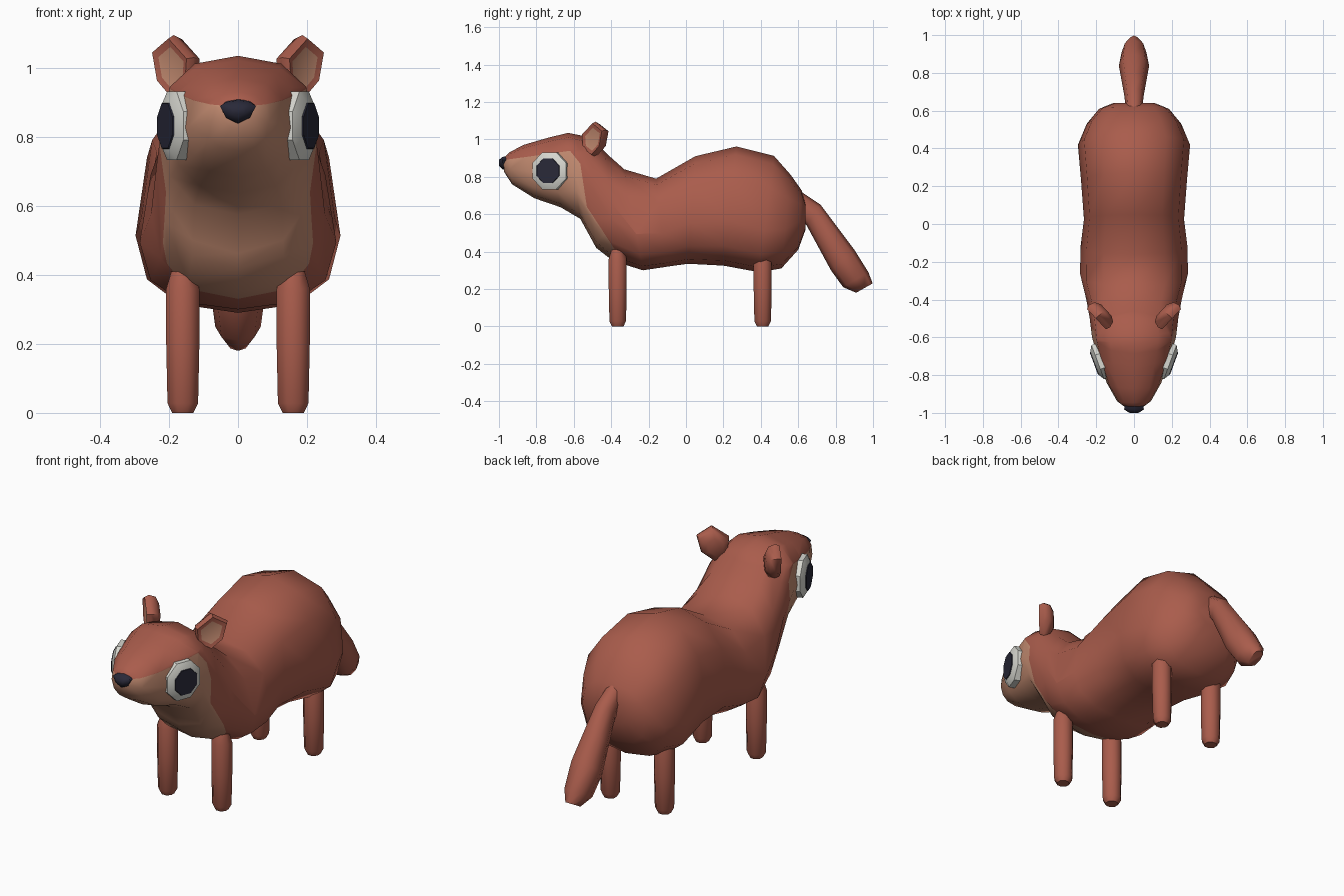
import bpy, bmesh, math
from mathutils import Vector

if "Cube" in bpy.data.objects:
    bpy.data.objects.remove(bpy.data.objects["Cube"])


def material(name, rgb):
    m = bpy.data.materials.new(name)
    m.diffuse_color = (*rgb, 1)
    m.use_nodes = True
    m.node_tree.nodes["Principled BSDF"].inputs["Base Color"].default_value = m.diffuse_color
    return m


FUR = material("russet fur", (0.40, 0.108, 0.072))
CREAM = material("cream fur", (0.55, 0.26, 0.165))
WHITE = material("eye white", (0.68, 0.68, 0.63))
DARK = material("dark navy", (0.022, 0.022, 0.04))


def finish(bm, name, mats, angle=60):
    bmesh.ops.recalc_face_normals(bm, faces=bm.faces[:])
    me = bpy.data.meshes.new(name)
    bm.to_mesh(me)
    bm.free()
    for m in mats:
        me.materials.append(m)
    ob = bpy.data.objects.new(name, me)
    bpy.context.collection.objects.link(ob)
    bpy.ops.object.select_all(action='DESELECT')
    ob.select_set(True)
    bpy.context.view_layer.objects.active = ob
    bpy.ops.object.shade_smooth_by_angle(angle=math.radians(angle))
    return ob


def skin(bm, loops):
    """Bridge a list of equal-length vertex loops and cap the ends."""
    rings = [[bm.verts.new(p) for p in loop] for loop in loops]
    n = len(rings[0])
    for a, b in zip(rings, rings[1:]):
        for i in range(n):
            j = (i + 1) % n
            bm.faces.new((a[i], a[j], b[j], b[i]))
    return bm.faces.new(rings[0][::-1]), bm.faces.new(rings[-1])


def section(yt, zt, yb, zb, w, t, n, e):
    """Rounded cross-section from a top point to a bottom point, widest at t."""
    top, bot = Vector((0, yt, zt)), Vector((0, yb, zb))
    pts = []
    for i in range(n):
        a = 2 * math.pi * i / n
        s, c = math.sin(a), math.cos(a)
        x = math.copysign(abs(s) ** e, s) * w
        h = math.copysign(abs(c) ** e, c)
        f = t + h * ((1 - t) if h > 0 else t)
        p = bot.lerp(top, f)
        pts.append((x, p.y, p.z))
    return pts


# Body and head: top y, top z, bottom y, bottom z, half width, widest height
BODY = [
    (-0.978, 0.897, -0.972, 0.825, 0.040, 0.5),
    (-0.945, 0.930, -0.930, 0.760, 0.090, 0.5),
    (-0.870, 0.970, -0.810, 0.685, 0.145, 0.5),
    (-0.740, 1.008, -0.670, 0.637, 0.193, 0.5),
    (-0.630, 1.035, -0.565, 0.575, 0.222, 0.55),
    (-0.510, 1.010, -0.480, 0.420, 0.235, 0.52),
    (-0.420, 0.920, -0.390, 0.350, 0.252, 0.40),
    (-0.330, 0.840, -0.230, 0.300, 0.285, 0.36),
    (-0.160, 0.790, -0.110, 0.318, 0.284, 0.38),
    (0.050, 0.910, 0.010, 0.335, 0.265, 0.38),
    (0.270, 0.962, 0.200, 0.325, 0.280, 0.38),
    (0.470, 0.912, 0.390, 0.290, 0.297, 0.36),
    (0.560, 0.810, 0.510, 0.310, 0.250, 0.42),
    (0.620, 0.725, 0.600, 0.410, 0.185, 0.48),
    (0.640, 0.650, 0.640, 0.520, 0.110, 0.5),
]
bm = bmesh.new()
skin(bm, [section(*r, 12, 0.82) for r in BODY])

# Cut the body along the edges of the cream face and chest patch (y, z lines)
EDGES = [((-0.97, 0.89), (-0.62, 0.939)), ((-0.62, 0.939), (-0.565, 0.87)),
         ((-0.565, 0.87), (-0.53, 0.64)), ((-0.53, 0.64), (-0.36, 0.38))]
for (y0, z0), (y1, z1) in EDGES:
    faces = [f for f in bm.faces if f.calc_center_median().y < -0.25]
    geom = faces + list({e for f in faces for e in f.edges}) + list({v for f in faces for v in f.verts})
    bmesh.ops.bisect_plane(bm, geom=geom, dist=1e-5, plane_co=(0, y0, z0),
                           plane_no=(0, z1 - z0, y0 - y1))


def in_front(p, k):
    (y0, z0), (y1, z1) = EDGES[k]
    return (p.y - y0) * (z1 - z0) - (p.z - z0) * (y1 - y0) > 0


for f in bm.faces:
    p = f.calc_center_median()
    side = in_front(p, 2) if p.z > 0.64 else in_front(p, 3)
    f.material_index = int(in_front(p, 0) and in_front(p, 1) and side)
finish(bm, "body", [FUR, CREAM], 70)

# Tail
TAIL = [
    (0.60, 0.73, 0.59, 0.60, 0.040, 0.5), (0.72, 0.65, 0.645, 0.54, 0.052, 0.5),
    (0.81, 0.53, 0.71, 0.42, 0.066, 0.5), (0.90, 0.41, 0.775, 0.30, 0.080, 0.5),
    (0.975, 0.29, 0.84, 0.21, 0.066, 0.5), (0.998, 0.23, 0.91, 0.18, 0.030, 0.5),
]
bm = bmesh.new()
skin(bm, [section(*r, 8, 0.9) for r in TAIL])
finish(bm, "tail", [FUR])

# Nose
NOSE = [(-0.95, 0.912, -0.95, 0.835, 0.050, 0.72), (-0.982, 0.906, -0.982, 0.84, 0.052, 0.75),
        (-1.0, 0.89, -1.0, 0.86, 0.024, 0.6)]
bm = bmesh.new()
skin(bm, [section(*r, 8, 1.15) for r in NOSE])
finish(bm, "nose", [DARK], 50)

for sx, label in ((1, "left"), (-1, "right")):
    # Legs: octagonal posts with tapered feet
    for y, end in ((-0.365, "front"), (0.41, "back")):
        bm = bmesh.new()
        skin(bm, [[(sx * 0.16 + r * math.cos(a), y + r * math.sin(a), z)
                   for a in (math.pi / 8 + math.pi / 4 * i for i in range(8))]
                  for z, r in ((0, 0.033), (0.028, 0.048), (0.2, 0.052), (0.36, 0.052), (0.41, 0.036))])
        finish(bm, f"{end}_leg_{label}", [FUR], 50)

    # Eyes: bevelled octagonal disc with a pupil plate, facing forward and out
    normal = Vector((0.94, -0.35, 0)).normalized()
    along = Vector((0.35, 0.94, 0)).normalized()
    centre = Vector((0.188, -0.73, 0.832))

    def ring(r, depth):
        pts = []
        for i in range(8):
            a = math.pi / 8 + math.pi / 4 * i
            p = centre + along * (r * math.cos(a)) + normal * depth
            pts.append((sx * p.x, p.y, p.z + r * 1.03 * math.sin(a)))
        return pts

    bm = bmesh.new()
    skin(bm, [ring(0.104, -0.04), ring(0.104, 0.004), ring(0.072, 0.022)])
    finish(bm, f"eye_{label}", [WHITE], 40)
    bm = bmesh.new()
    skin(bm, [ring(0.071, 0.020), ring(0.068, 0.026)])
    finish(bm, f"pupil_{label}", [DARK], 30)

    # Ears: flattened outline with a cream inset on the front
    e_norm = Vector((0.73, -0.68, 0))
    e_along = Vector((0.68, 0.73, 0))
    outline = [(-0.070, 0.95), (-0.078, 1.03), (0.008, 1.095), (0.085, 1.05), (0.062, 0.96), (0, 0.91)]

    def ear_loop(scale, depth):
        pts = []
        for u, z in outline:
            p = Vector((0.178, -0.488, 0)) + e_along * (u * scale) + e_norm * depth
            pts.append((sx * p.x, p.y, 0.995 + (z - 0.995) * scale))
        return pts

    bm = bmesh.new()
    _, front = skin(bm, [ear_loop(0.5, -0.045), ear_loop(0.88, -0.028), ear_loop(1, 0.004),
                         ear_loop(0.9, 0.026), ear_loop(0.66, 0.02)])
    front.material_index = 1
    finish(bm, f"ear_{label}", [FUR, CREAM], 50)
